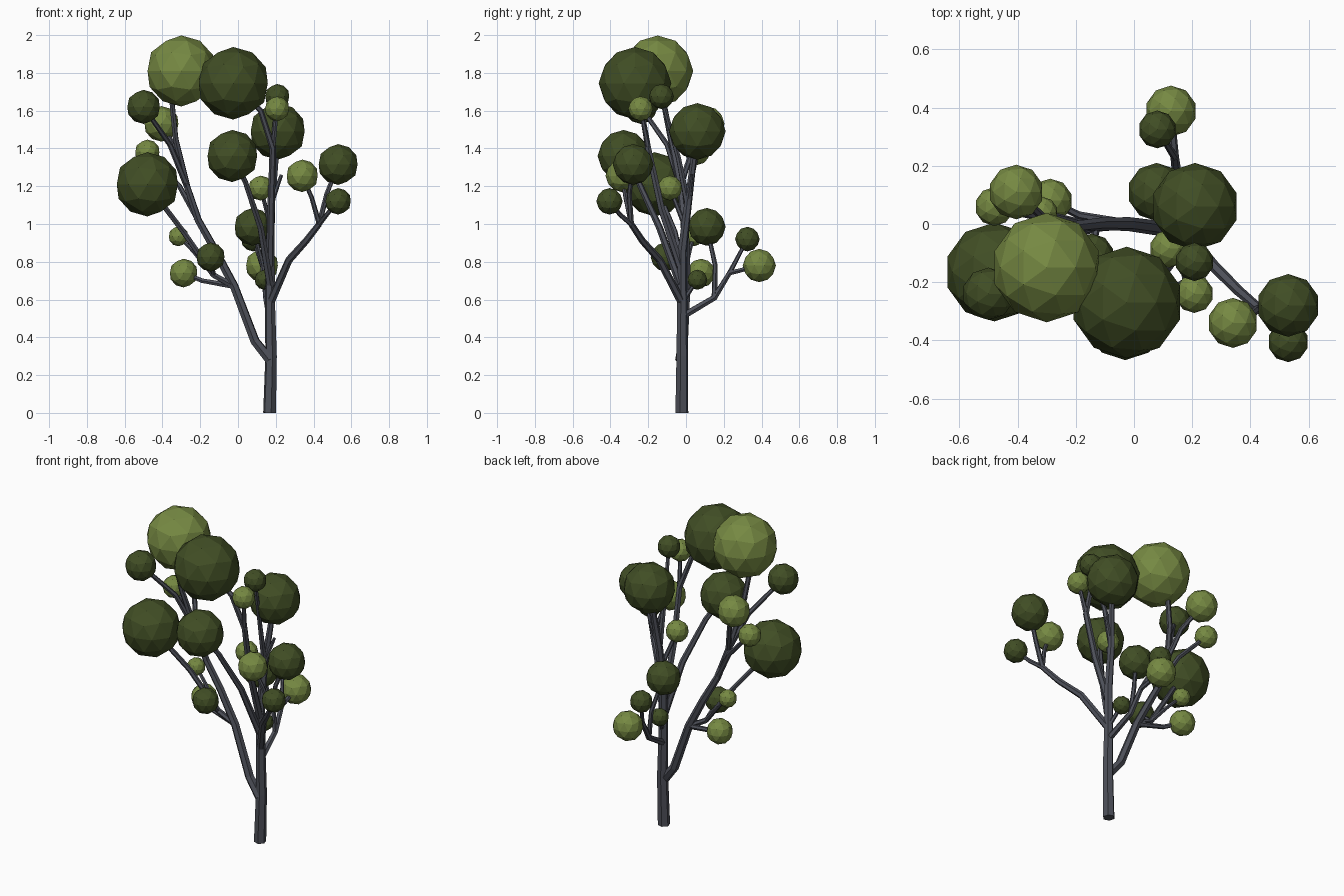
import bpy

if "Cube" in bpy.data.objects:
    bpy.data.objects.remove(bpy.data.objects["Cube"])


def material(name, rgb):
    m = bpy.data.materials.new(name)
    m.diffuse_color = (*rgb, 1)
    m.use_nodes = True
    m.node_tree.nodes["Principled BSDF"].inputs["Base Color"].default_value = m.diffuse_color
    return m


BARK = material("grey bark", (0.075, 0.08, 0.10))
DARK = material("dark leaf green", (0.052, 0.075, 0.018))
LIGHT = material("light leaf green", (0.18, 0.25, 0.055))


def branch(name, pts, r0, r1):
    """Tapered six-sided limb along a poly-line."""
    cu = bpy.data.curves.new(name, 'CURVE')
    cu.dimensions = '3D'
    cu.bevel_depth = 1.0
    cu.bevel_resolution = 1
    cu.use_fill_caps = True
    sp = cu.splines.new('POLY')
    sp.points.add(len(pts) - 1)
    for i, p in enumerate(pts):
        sp.points[i].co = (*p, 1)
        sp.points[i].radius = r0 + (r1 - r0) * i / (len(pts) - 1)
    sp.use_smooth = False
    cu.materials.append(BARK)
    ob = bpy.data.objects.new(name, cu)
    bpy.context.collection.objects.link(ob)
    bpy.ops.object.select_all(action='DESELECT')
    ob.select_set(True)
    bpy.context.view_layer.objects.active = ob
    bpy.ops.object.convert(target='MESH')


def leaf_ball(name, x, y, z, r, mat):
    bpy.ops.mesh.primitive_ico_sphere_add(subdivisions=2, radius=r, location=(x, y, z))
    ob = bpy.context.object
    ob.name = name
    ob.data.materials.append(mat)


# Leaf clusters: x, y, z, radius
top_light = (-.30, -.15, 1.81, .188)
top_dark = (-.025, -.27, 1.745, .192)
left_big = (-.48, -.165, 1.21, .17)
left_high = (-.50, -.24, 1.62, .09)
left_back = (-.405, .11, 1.53, .094)
left_back_low = (-.48, .06, 1.38, .067)
right_big = (.21, .06, 1.49, .15)
right_high = (.208, -.13, 1.675, .066)
right_front = (.207, -.24, 1.61, .066)
centre_front = (-.03, -.33, 1.36, .138)
far_right = (.53, -.28, 1.315, .108)
far_right_light = (.34, -.34, 1.255, .086)
far_right_low = (.53, -.405, 1.12, .07)
back_mid = (.078, .11, .985, .10)
centre_small = (.12, -.085, 1.19, .066)
back_low = (.127, .388, .78, .088)
back_low_dark = (.08, .325, .92, .065)
trunk_small = (.14, .06, .705, .053)
left_low = (-.288, .08, .74, .076)
left_low_dark = (-.145, -.11, .825, .077)
left_small = (-.315, .04, .935, .053)

for i, b in enumerate([top_dark, left_big, left_high, right_big, right_high, centre_front,
                       far_right, far_right_low, back_mid, back_low_dark, trunk_small,
                       left_low_dark]):
    leaf_ball(f"dark_leaf_ball_{i + 1}", *b, DARK)
for i, b in enumerate([top_light, left_back, left_back_low, right_front, far_right_light,
                       centre_small, back_low, left_low, left_small]):
    leaf_ball(f"light_leaf_ball_{i + 1}", *b, LIGHT)

# Trunk, running on into the right-hand crown
branch("trunk", [(.167, -.022, 0), (.175, -.02, .3), (.17, -.02, .55), (.17, -.02, .85),
                 (.175, .01, 1.1), (.195, .035, 1.3), right_big[:3]], .035, .014)

# Left limb and its forks
fork = (-.02, 0, .67)
elbow = (-.27, -.03, 1.2)
knuckle = (-.13, -.01, .73)
branch("left_limb", [(.17, -.03, .28), (.09, -.015, .38), fork, (-.12, 0, .86),
                     (-.21, -.01, 1.02), elbow, (-.33, -.08, 1.45), (-.355, -.13, 1.7)], .028, .014)
branch("left_high_branch", [elbow, (-.36, -.10, 1.42), left_high[:3]], .017, .012)
branch("left_back_branch", [elbow, (-.32, .03, 1.38), left_back[:3]], .016, .012)
branch("left_back_low_branch", [(-.21, -.01, 1.02), (-.31, .02, 1.2), left_back_low[:3]], .016, .012)
branch("left_big_branch", [fork, knuckle, (-.29, -.06, .96), left_big[:3]], .018, .014)
branch("left_low_branch", [fork, (-.19, .03, .70), left_low[:3]], .016, .011)
branch("left_low_dark_twig", [knuckle, left_low_dark[:3]], .014, .010)
branch("left_small_twig", [knuckle, (-.24, .02, .86), left_small[:3]], .013, .009)
branch("left_stub", [(-.2, -.01, 1.0), (-.23, -.01, 1.03)], .014, .008)

# Right limb and its three twigs
hand = (.43, -.29, 1.0)
branch("right_limb", [(.17, -.02, .58), (.27, -.14, .81), (.36, -.23, .91), hand], .022, .016)
branch("far_right_twig", [hand, (.47, -.30, 1.16), far_right[:3]], .015, .011)
branch("far_right_light_twig", [hand, (.39, -.32, 1.14), far_right_light[:3]], .014, .010)
branch("far_right_low_twig", [hand, (.47, -.35, 1.05), far_right_low[:3]], .014, .010)

# Front limbs
high = (.185, -.20, 1.4)
branch("centre_front_branch", [(.17, -.03, .68), (.12, -.14, .98), (.04, -.25, 1.22),
                               centre_front[:3]], .021, .013)
branch("front_limb", [(.17, -.03, .78), (.175, -.13, 1.08), high, (.12, -.235, 1.6),
                      top_dark[:3]], .022, .013)
branch("right_front_twig", [high, right_front[:3]], .014, .010)
branch("right_high_branch", [(.175, .01, 1.1), (.18, -.04, 1.35), right_high[:3]], .018, .011)
branch("centre_small_twig", [(.17, -.01, 1.0), centre_small[:3]], .014, .010)
branch("right_stub", [(.18, .01, 1.12), (.23, .03, 1.26)], .014, .009)

# Back limb and twigs
split = (.15, .15, .61)
wrist = (.14, .23, .74)
branch("back_limb", [(.17, -.02, .51), split, wrist, back_low[:3]], .020, .012)
branch("back_mid_branch", [split, (.13, .155, .78), back_mid[:3]], .015, .011)
branch("back_low_dark_twig", [wrist, back_low_dark[:3]], .013, .009)
branch("trunk_small_twig", [(.17, -.01, .6), trunk_small[:3]], .013, .010)
